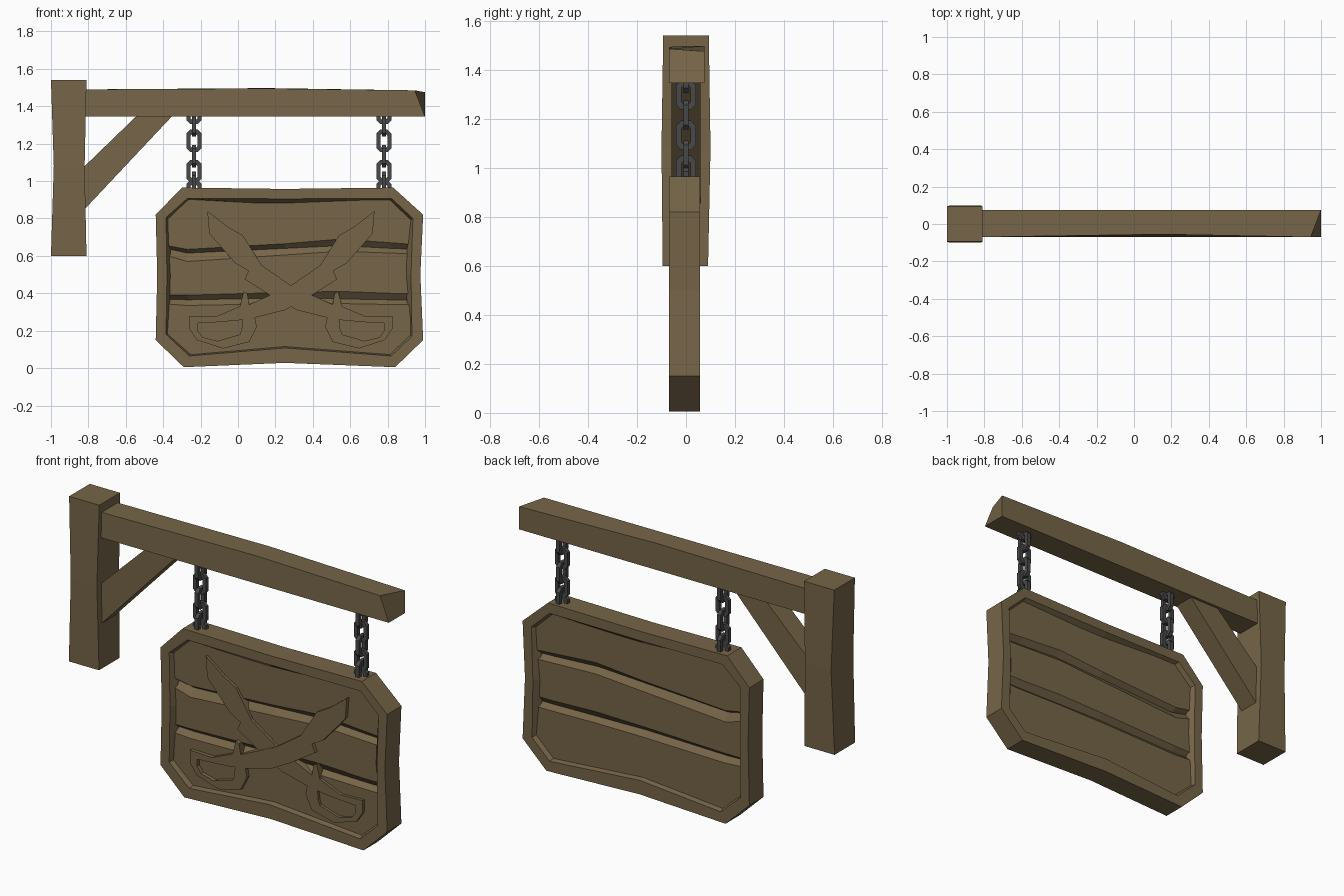
import bpy, bmesh

if "Cube" in bpy.data.objects:
    bpy.data.objects.remove(bpy.data.objects["Cube"])


def material(name, rgb):
    m = bpy.data.materials.new(name)
    m.diffuse_color = (*rgb, 1)
    m.use_nodes = True
    m.node_tree.nodes["Principled BSDF"].inputs["Base Color"].default_value = m.diffuse_color
    return m


WOOD = material("brown wood", (0.181, 0.130, 0.065))
IRON = material("dark iron", (0.065, 0.065, 0.065))


def loft(name, rings, mat=WOOD, wrap=False):
    """Skin closed rings of equal length; cap the ends or wrap into a hoop."""
    bm = bmesh.new()
    vs = [[bm.verts.new(p) for p in r] for r in rings]
    n = len(rings[0])
    pairs = list(zip(vs, vs[1:])) + ([(vs[-1], vs[0])] if wrap else [])
    for a, b in pairs:
        for i in range(n):
            j = (i + 1) % n
            bm.faces.new((a[i], a[j], b[j], b[i]))
    if not wrap:
        bm.faces.new(vs[0])
        bm.faces.new(vs[-1][::-1])
    bmesh.ops.recalc_face_normals(bm, faces=bm.faces)
    me = bpy.data.meshes.new(name)
    bm.to_mesh(me)
    bm.free()
    me.materials.append(mat)
    ob = bpy.data.objects.new(name, me)
    bpy.context.collection.objects.link(ob)
    return ob


def flat(pts, y):
    """Front-view outline placed at depth y."""
    return [(x, y, z) for x, z in pts]


def rect_xy(x0, x1, y0, y1, z):
    return [(x0, y0, z), (x1, y0, z), (x1, y1, z), (x0, y1, z)]


# post, slightly waisted
loft("post", [rect_xy(-1, -.81, -.095, .09, .6),
              rect_xy(-.985, -.82, -.1, .1, 1.08),
              rect_xy(-1, -.81, -.093, .093, 1.54)])

# beam with a chipped free end
loft("beam", [
    [(-.83, -.07, 1.345), (-.83, .075, 1.345), (-.83, .075, 1.49), (-.83, -.07, 1.49)],
    [(.15, -.07, 1.345), (.15, .075, 1.345), (.15, .075, 1.497), (.15, -.055, 1.495)],
    [(1, -.07, 1.345), (1, .075, 1.345), (1, .075, 1.475), (.945, -.07, 1.485)]])

# diagonal brace
brace = [(-.83, .84), (-.81, .86), (-.34, 1.36), (-.53, 1.36), (-.83, 1.07)]
loft("brace", [flat(brace, -.06), flat(brace, .06)])

# board frame: an eight-cornered hoop with worn edges
outer = [(-.44, .82), (-.3, .965), (.25, .958), (.83, .965), (.99, .82), (.975, .5),
         (.99, .15), (.84, .005), (.25, .028), (-.29, .005), (-.44, .15), (-.432, .5)]
lip = [(-.385, .805), (-.27, .908), (.25, .905), (.82, .908), (.935, .8), (.925, .5),
       (.93, .17), (.82, .065), (.25, .108), (-.26, .065), (-.385, .18), (-.38, .5)]
recess = [(-.37, .795), (-.26, .9), (.24, .873), (.81, .895), (.92, .79), (.89, .5),
          (.92, .18), (.81, .075), (.25, .118), (-.25, .075), (-.375, .185), (-.355, .5)]
back_outer = [(x, z) for x, z in outer]
loft("board_frame", [flat(outer, -.07), flat(lip, -.07), flat(recess, -.03),
                     flat(recess, .02), flat(lip, .058), flat(outer, .058)], wrap=True)

# three planks: at each x, heights of top, two grooves (edge, floor, slope foot), bottom
stations = [(-.41, .81, .66, .645, .61, .39, .37, .345, .16),
            (-.27, .93, .635, .615, .57, .39, .365, .335, .04),
            (.25, .91, .665, .64, .605, .405, .375, .345, .07),
            (.55, .92, .69, .655, .625, .41, .37, .345, .05),
            (.82, .93, .67, .64, .615, .40, .365, .34, .04),
            (.96, .81, .66, .635, .61, .40, .365, .34, .16)]
rings = []
for x, *zs in stations:
    depth = [.036, .036, .008, .036, .036, .008, .036, .036]
    front = [(x, -.005 - d, z) for z, d in zip(zs, depth)]
    back = [(x, -.005 + d, z) for z, d in zip(zs, depth)]
    rings.append(front + back[::-1])
loft("board_planks", rings)

# crossed curved blades in low relief: the second mirrors the first
blade = [(.73, .84), (.72, .72), (.58, .56), (.51, .52), (.53, .475), (.38, .38),
         (.25, .31), (.09, .27), (.01, .28), (.01, .33), (.03, .41), (.05, .40),
         (.06, .34), (.28, .44), (.44, .55), (.54, .71), (.62, .755)]
hilt = [(-.26, .28), (-.12, .275), (.01, .33), (.09, .27), (.10, .22),
        (.06, .14), (-.08, .105), (-.22, .15), (-.26, .21)]
hole = [(-.215, .24), (-.12, .245), (0, .255), (.025, .26), (.02, .21),
        (.01, .18), (-.11, .145), (-.19, .165), (-.215, .2)]
for side, y, mirror in (("left", -.063, False), ("right", -.057, True)):
    b, h, k = [[(.566 - x, z) for x, z in p] if mirror else p for p in (blade, hilt, hole)]
    loft("blade_" + side, [flat(b, y), flat(b, -.01)])
    loft("hilt_" + side, [flat(h, y), flat(h, -.03), flat(k, -.03), flat(k, y)], wrap=True)


# chains: chamfered links turned alternately
def link(name, cx, cz, turned, w=.04, h=.06, t=.011):
    def ring(w, h, c, d):
        pts = [(w, h - c), (w - c, h), (c - w, h), (-w, h - c),
               (-w, c - h), (c - w, -h), (w - c, -h), (w, c - h)]
        return [(cx + (d if turned else u), u if turned else d, cz + v) for u, v in pts]
    wi, hi = w - 2 * t, h - 2 * t
    loft(name, [ring(w, h, .02, -t), ring(w, h, .02, t),
                ring(wi, hi, .009, t), ring(wi, hi, .009, -t)], IRON, True)


for side, cx in (("left", -.235), ("right", .78)):
    for i, cz in enumerate((1.365, 1.297, 1.215, 1.133, 1.052, .99, .945)):
        link(f"chain_{side}_{i}", cx, cz, i % 2 == 1)
